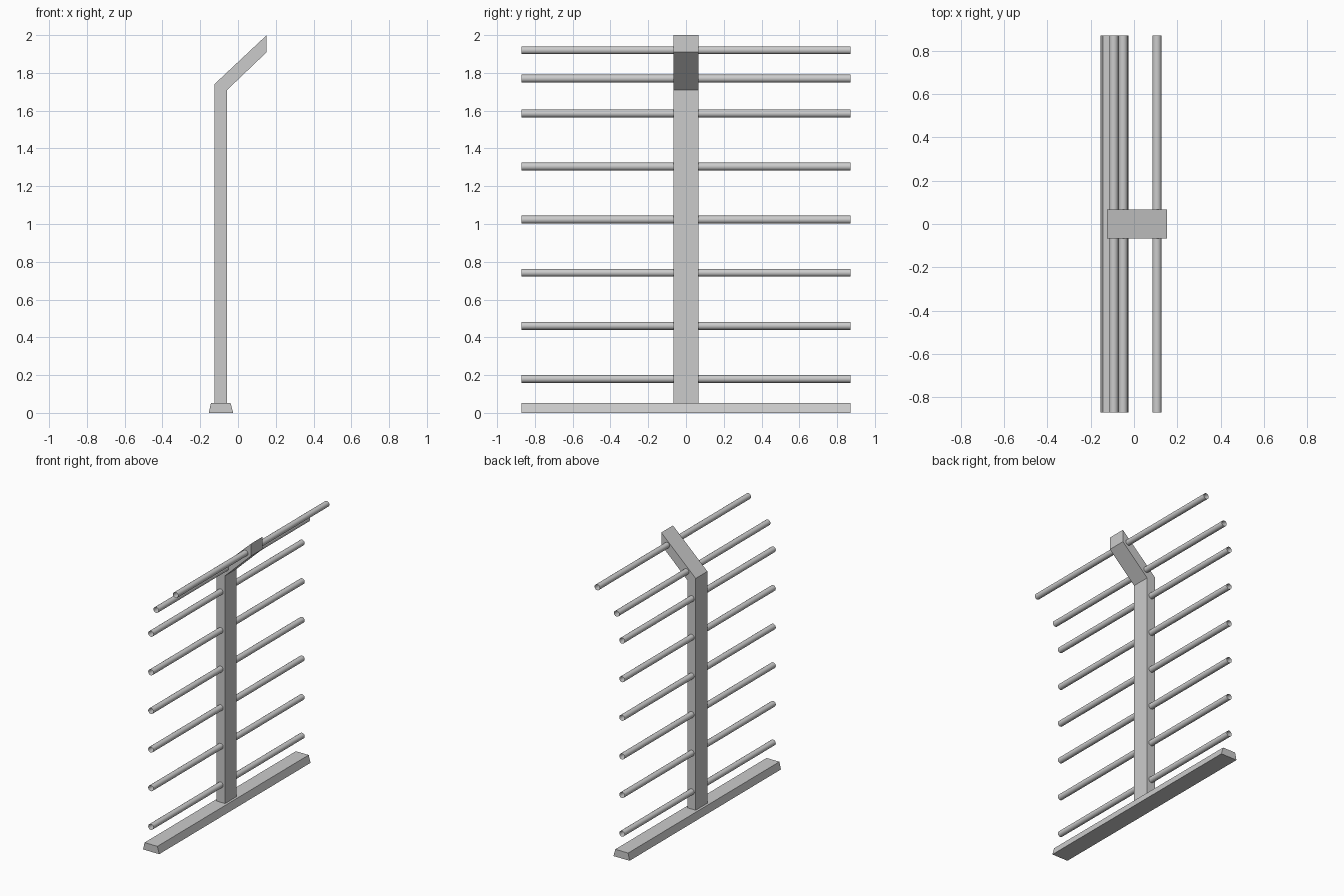
import bpy
import bmesh
from math import pi

cube = bpy.data.objects.get("Cube")
if cube:
    bpy.data.objects.remove(cube, do_unlink=True)

GREY = (0.6, 0.6, 0.6, 1.0)
metal = bpy.data.materials.new("light_grey_metal")
metal.use_nodes = True
metal.diffuse_color = GREY
metal.node_tree.nodes["Principled BSDF"].inputs["Base Color"].default_value = GREY

HALF_LENGTH = 0.87


def extrude_profile(name, profile, half_depth):
    """Closed prism from an x-z profile, extruded evenly along y."""
    bm = bmesh.new()
    face = bm.faces.new([bm.verts.new((x, -half_depth, z)) for x, z in profile])
    result = bmesh.ops.extrude_face_region(bm, geom=[face])
    moved = [v for v in result["geom"] if isinstance(v, bmesh.types.BMVert)]
    bmesh.ops.translate(bm, verts=moved, vec=(0, 2 * half_depth, 0))
    bmesh.ops.recalc_face_normals(bm, faces=bm.faces)
    mesh = bpy.data.meshes.new(name)
    bm.to_mesh(mesh)
    bm.free()
    mesh.materials.append(metal)
    obj = bpy.data.objects.new(name, mesh)
    bpy.context.collection.objects.link(obj)
    return obj


def add_rail(name, x, z):
    """Open-ended round rail running along y."""
    bpy.ops.mesh.primitive_cylinder_add(
        vertices=16, radius=0.021, depth=2 * HALF_LENGTH,
        end_fill_type='NOTHING', location=(x, 0, z), rotation=(pi / 2, 0, 0))
    rail = bpy.context.object
    rail.name = name
    rail.data.materials.append(metal)
    bpy.ops.object.shade_smooth_by_angle()


# Tapered foot beam
extrude_profile("base_beam", [(-0.155, 0), (-0.025, 0), (-0.04, 0.053), (-0.143, 0.053)],
                HALF_LENGTH)

# Upright post with its angled top arm
extrude_profile("post", [(-0.125, 0.05), (-0.057, 0.05), (-0.057, 1.71),
                         (0.152, 1.91), (0.152, 2.0), (-0.125, 1.74)], 0.067)

# Evenly spaced rails on the upright
for i in range(6):
    add_rail(f"rail_{i + 1}", -0.093, 0.18 + 0.281 * i)

# Rails on the angled arm
add_rail("arm_rail_lower", -0.05, 1.77)
add_rail("arm_rail_upper", 0.106, 1.92)
